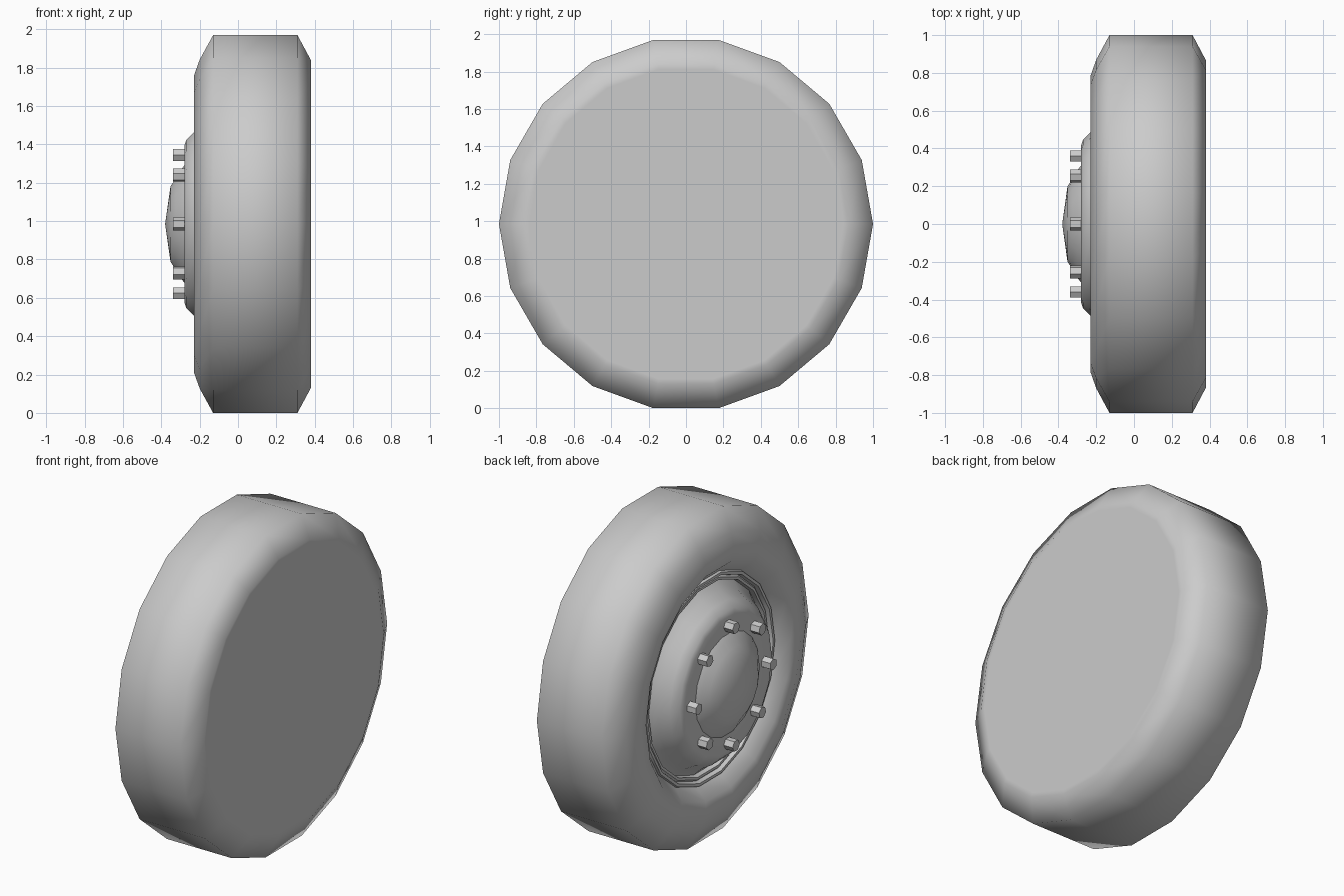
import bpy, bmesh, math
from mathutils import Matrix, Vector

old = bpy.data.objects.get("Cube")
if old:
    bpy.data.objects.remove(old, do_unlink=True)

SIDES = 18
CENTRE_Z = math.cos(math.pi / SIDES)

grey = bpy.data.materials.new("plain grey")
grey.use_nodes = True
grey.diffuse_color = (0.6, 0.6, 0.6, 1)
grey.node_tree.nodes["Principled BSDF"].inputs["Base Color"].default_value = (0.6, 0.6, 0.6, 1)


def finish(name, bm, smooth_angle=None):
    bmesh.ops.recalc_face_normals(bm, faces=bm.faces)
    mesh = bpy.data.meshes.new(name)
    bm.to_mesh(mesh)
    bm.free()
    mesh.materials.append(grey)
    obj = bpy.data.objects.new(name, mesh)
    bpy.context.collection.objects.link(obj)
    obj.location.z = CENTRE_Z
    if smooth_angle:
        bpy.ops.object.select_all(action='DESELECT')
        obj.select_set(True)
        bpy.context.view_layer.objects.active = obj
        bpy.ops.object.shade_smooth_by_angle(angle=math.radians(smooth_angle))
    return obj


def lathe(name, profile, smooth_angle):
    """Turn a profile of (x, radius) points around the axle."""
    bm = bmesh.new()
    verts = [bm.verts.new((x, r, 0)) for x, r in profile]
    edges = [bm.edges.new(pair) for pair in zip(verts, verts[1:])]
    bmesh.ops.spin(bm, geom=verts + edges, cent=(0, 0, 0), axis=(1, 0, 0),
                   angle=math.tau, steps=SIDES, use_duplicate=False)
    bmesh.ops.remove_doubles(bm, verts=bm.verts, dist=0.0005)
    return finish(name, bm, smooth_angle)


# Tyre with a closed inner side
lathe("tyre", [(0.38, 0), (0.38, 0.84), (0.38, 0.868), (0.31, 1), (-0.13, 1),
               (-0.2, 0.87), (-0.23, 0.785), (-0.22, 0.7), (-0.15, 0.63)], 65)

# Stepped rim lip
lathe("rim", [(-0.15, 0.63), (-0.165, 0.625), (-0.165, 0.608), (-0.14, 0.6),
              (-0.15, 0.59), (-0.15, 0.575), (-0.12, 0.57)], 30)

# Wheel disc sloping out to the hub face
lathe("wheel_disc", [(-0.12, 0.57), (-0.17, 0.52), (-0.23, 0.485), (-0.27, 0.445),
                     (-0.28, 0.415), (-0.28, 0.31)], 65)

# Domed hub cap
lathe("hub_cap", [(-0.28, 0.31), (-0.3, 0.285), (-0.325, 0.24),
                  (-0.352, 0.2), (-0.38, 0)], 65)

# Ring of hexagonal wheel nuts
bm = bmesh.new()
for i in range(8):
    turn = Matrix.Rotation(i * math.tau / 8, 4, 'X')
    place = turn @ Matrix.Translation(Vector((-0.308, 0.36, 0))) @ Matrix.Rotation(math.pi / 2, 4, 'Y')
    nut = bmesh.ops.create_cone(bm, cap_ends=True, segments=6, radius1=0.035,
                                radius2=0.035, depth=0.064)
    # a corner of each nut points along the ring
    bmesh.ops.transform(bm, verts=nut["verts"], matrix=place @ Matrix.Rotation(math.pi / 6, 4, 'Z'))
finish("wheel_nuts", bm)
